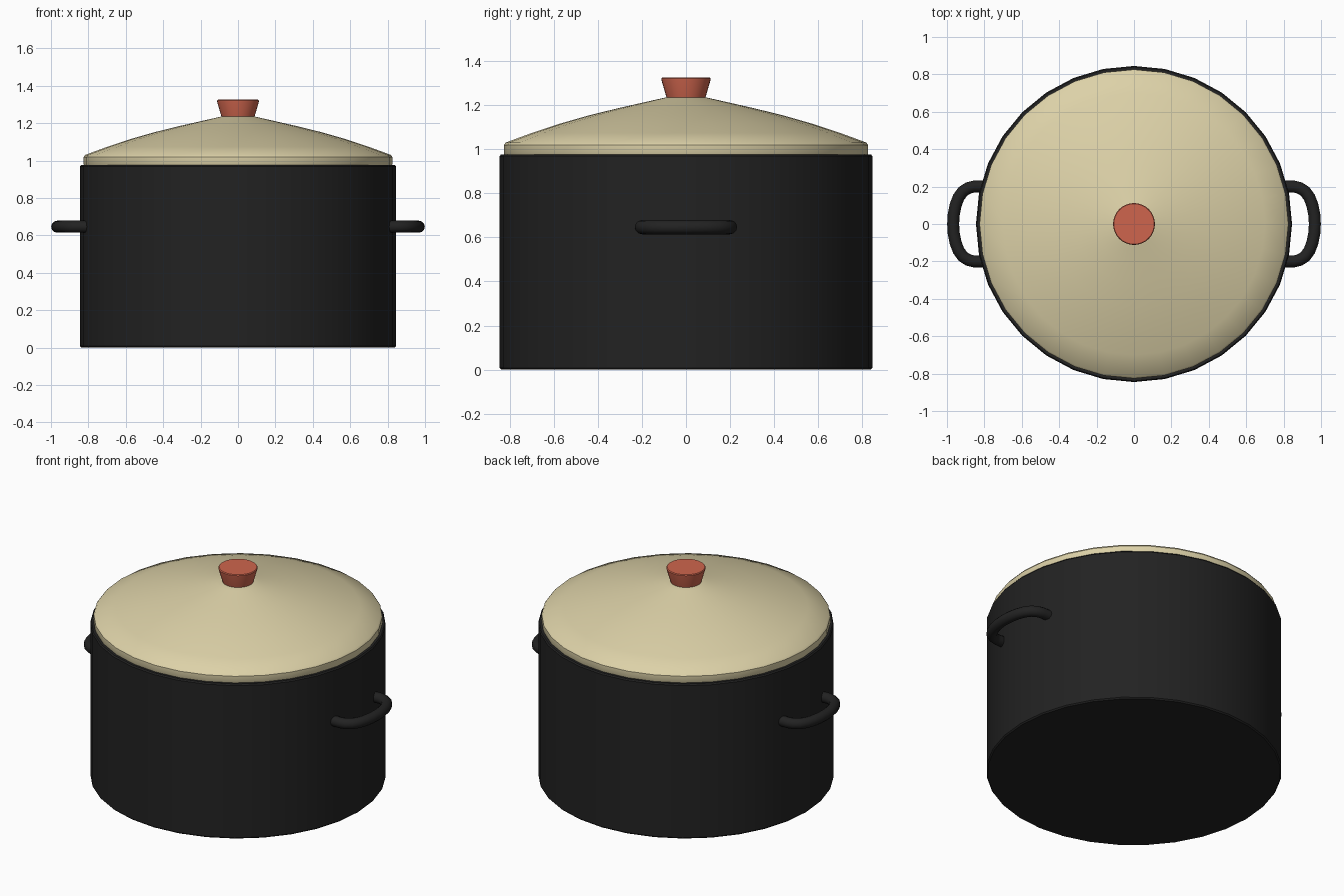
import bpy, bmesh, math
from mathutils import Vector

if "Cube" in bpy.data.objects:
    bpy.data.objects.remove(bpy.data.objects["Cube"])


def material(name, rgb):
    m = bpy.data.materials.new(name)
    m.diffuse_color = (*rgb, 1)
    m.use_nodes = True
    m.node_tree.nodes["Principled BSDF"].inputs["Base Color"].default_value = m.diffuse_color
    return m


BLACK = material("black enamel", (0.016, 0.016, 0.016))
CREAM = material("cream enamel", (0.72, 0.64, 0.39))
RED = material("terracotta red", (0.62, 0.13, 0.075))


def finish(name, bm, mat, angle=35):
    bmesh.ops.recalc_face_normals(bm, faces=bm.faces)
    me = bpy.data.meshes.new(name)
    bm.to_mesh(me)
    bm.free()
    me.materials.append(mat)
    ob = bpy.data.objects.new(name, me)
    bpy.context.collection.objects.link(ob)
    bpy.ops.object.select_all(action='DESELECT')
    ob.select_set(True)
    bpy.context.view_layer.objects.active = ob
    bpy.ops.object.shade_smooth_by_angle(angle=math.radians(angle))
    return ob


def bridge(bm, rings):
    """Join consecutive rings with quads and cap both ends."""
    n = len(rings[0])
    for a, b in zip(rings, rings[1:]):
        for i in range(n):
            j = (i + 1) % n
            bm.faces.new((a[i], a[j], b[j], b[i]))
    bm.faces.new(rings[0])
    bm.faces.new(rings[-1])


def lathe(name, profile, mat, sides=32):
    bm = bmesh.new()
    rings = [[bm.verts.new((r * math.cos(math.tau * i / sides),
                            r * math.sin(math.tau * i / sides), z))
              for i in range(sides)] for r, z in profile]
    bridge(bm, rings)
    return finish(name, bm, mat)


def tube(name, path, radius, mat, sides=12):
    """Round tube along a path lying in a horizontal plane."""
    bm = bmesh.new()
    rings = []
    for k, p in enumerate(path):
        t = (path[min(k + 1, len(path) - 1)] - path[max(k - 1, 0)]).normalized()
        side = Vector((-t.y, t.x, 0))
        rings.append([bm.verts.new(p + radius * (math.cos(a) * side + math.sin(a) * Vector((0, 0, 1))))
                      for a in (math.tau * i / sides for i in range(sides))])
    bridge(bm, rings)
    return finish(name, bm, mat, 50)


# Hollow pot body with a thin rim
lathe("pot_body", [(0.838, 0), (0.845, 0.008), (0.845, 0.968), (0.839, 0.976),
                   (0.805, 0.976), (0.80, 0.965), (0.80, 0.04)], BLACK)

# Domed lid with a short upright rim
lathe("lid", [(0.79, 0.965), (0.822, 0.972), (0.826, 0.98), (0.826, 1.018), (0.817, 1.03),
              (0.70, 1.073), (0.57, 1.116), (0.44, 1.153), (0.31, 1.185),
              (0.20, 1.21), (0.12, 1.228), (0.085, 1.236)], CREAM)

# Flared knob
lathe("lid_knob", [(0.086, 1.225), (0.09, 1.24), (0.111, 1.312), (0.112, 1.32),
                   (0.108, 1.325)], RED)

# Side handles: rounded loop, mirrored left and right
half = [(0.79, 0.2), (0.855, 0.2), (0.885, 0.193), (0.915, 0.174),
        (0.938, 0.142), (0.954, 0.1), (0.964, 0.05)]
loop = half + [(0.967, 0.0)] + [(x, -y) for x, y in reversed(half)]
for name, s in (("right_handle", 1), ("left_handle", -1)):
    tube(name, [Vector((s * x, y, 0.646)) for x, y in loop], 0.032, BLACK)
